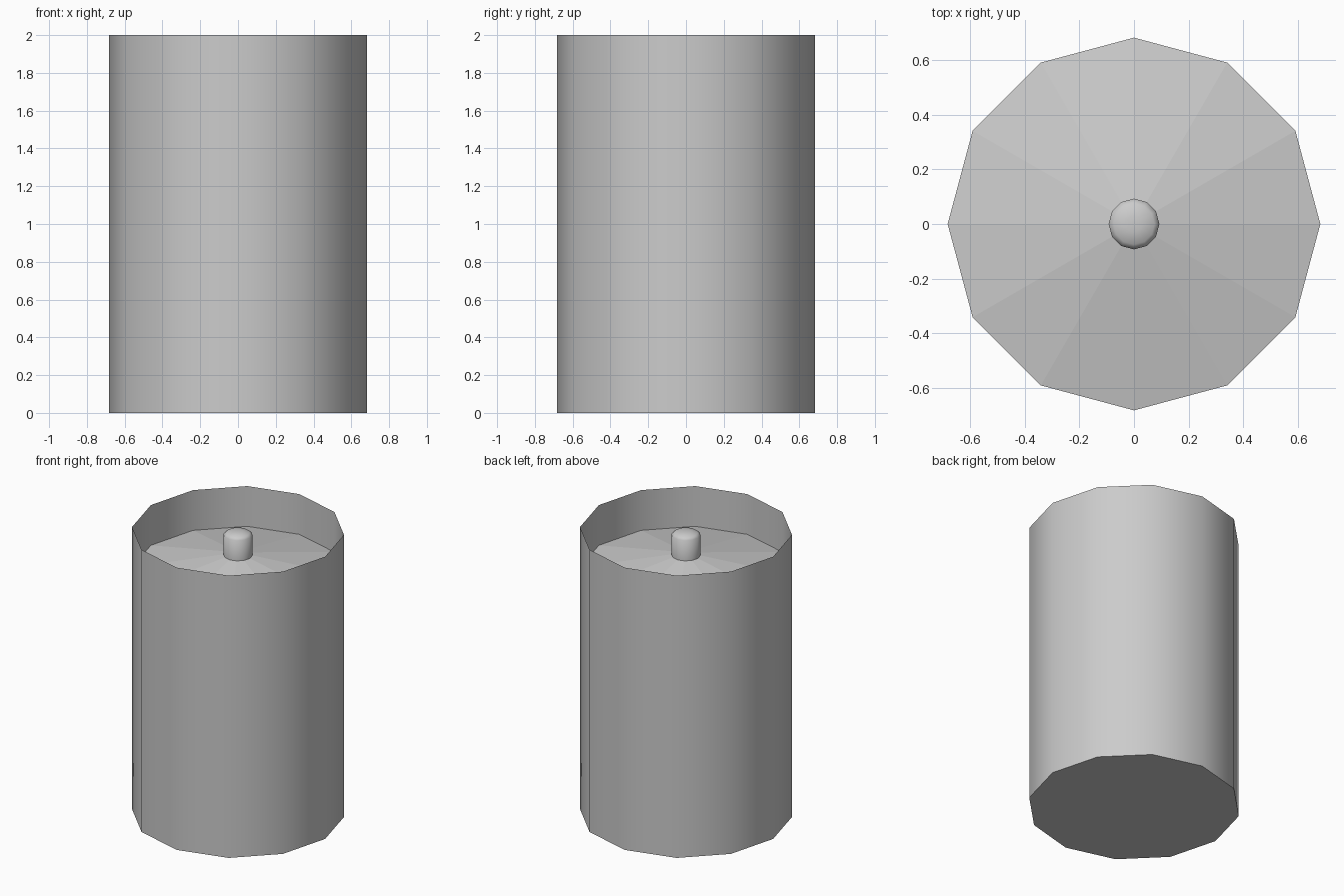
import bpy, bmesh
from math import cos, sin, tau, radians

SIDES = 12
RADIUS = 0.683
WICK_RADIUS = 0.093

cube = bpy.data.objects.get("Cube")
if cube:
    bpy.data.objects.remove(cube, do_unlink=True)

grey = bpy.data.materials.new("plain grey")
grey.use_nodes = True
colour = (0.6, 0.6, 0.6, 1)
grey.diffuse_color = colour
grey.node_tree.nodes["Principled BSDF"].inputs["Base Color"].default_value = colour


def lathe(name, profile, cap_start=False, cap_end=False, sharp_angle=40):
    """Spin a (radius, height) profile around z."""
    bm = bmesh.new()
    rings = [[bm.verts.new((r * cos(tau * i / SIDES), r * sin(tau * i / SIDES), z))
              for i in range(SIDES)] for r, z in profile]
    for low, high in zip(rings, rings[1:]):
        for i in range(SIDES):
            j = (i + 1) % SIDES
            bm.faces.new((low[i], low[j], high[j], high[i]))
    if cap_start:
        bm.faces.new(rings[0][::-1])
    if cap_end:
        bm.faces.new(rings[-1])
    mesh = bpy.data.meshes.new(name)
    bm.to_mesh(mesh)
    bm.free()
    mesh.materials.append(grey)
    obj = bpy.data.objects.new(name, mesh)
    bpy.context.collection.objects.link(obj)
    bpy.ops.object.select_all(action="DESELECT")
    obj.select_set(True)
    bpy.context.view_layer.objects.active = obj
    bpy.ops.object.shade_smooth_by_angle(angle=radians(sharp_angle))
    return obj


# Thin open-topped wall with a closed base
lathe("candle_wall", [(RADIUS, 0), (RADIUS, 2)], cap_start=True)

# Wax surface, recessed below the rim and rising gently to the wick
lathe("wax_surface", [(RADIUS, 1.715), (WICK_RADIUS, 1.83)], sharp_angle=3)

# Stubby wick with a softly rounded tip
lathe("wick", [(WICK_RADIUS, 1.82), (WICK_RADIUS, 1.975), (0.075, 1.99), (0.03, 2.0)],
      cap_end=True, sharp_angle=60)
